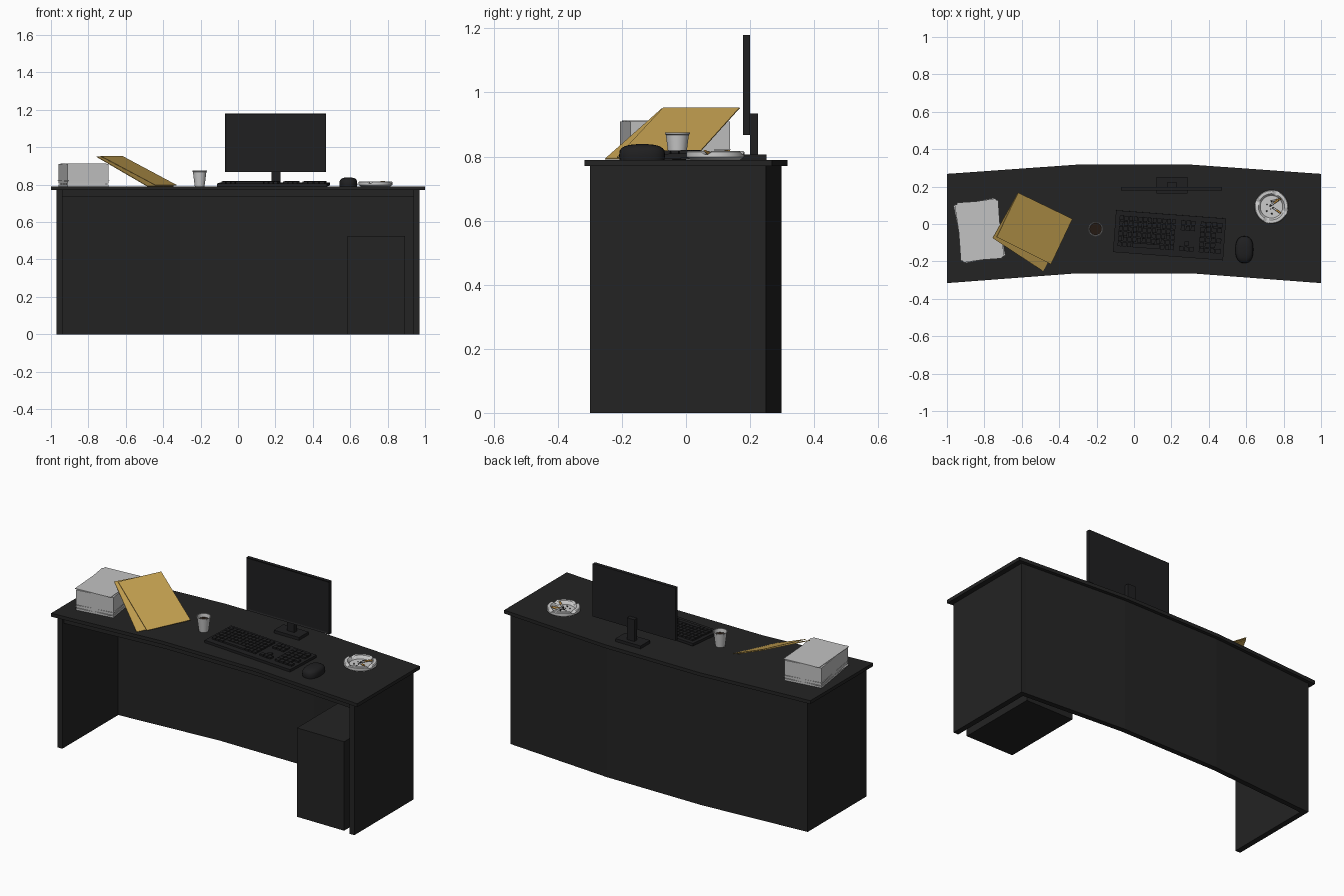
import bpy, bmesh, math, random
from mathutils import Vector, Matrix

if "Cube" in bpy.data.objects:
    bpy.data.objects.remove(bpy.data.objects["Cube"])

random.seed(4)

def mat(name, r, g, b):
    m = bpy.data.materials.new(name)
    m.diffuse_color = (r, g, b, 1)
    m.use_nodes = True
    m.node_tree.nodes["Principled BSDF"].inputs["Base Color"].default_value = m.diffuse_color
    return m

DARK = mat("desk black", 0.017, 0.017, 0.017)
TECH = mat("device black", 0.014, 0.014, 0.015)
PAPER = mat("paper grey white", 0.54, 0.54, 0.54)
MANILA = mat("manila", 0.58, 0.37, 0.085)
CERAMIC = mat("ceramic white", 0.60, 0.60, 0.60)
COFFEE = mat("coffee", 0.018, 0.010, 0.006)
FILTER = mat("filter orange", 0.58, 0.30, 0.06)
ASH = mat("ash", 0.03, 0.03, 0.03)

def finish(name, bm, m, smooth=False):
    bmesh.ops.recalc_face_normals(bm, faces=bm.faces)
    me = bpy.data.meshes.new(name)
    bm.to_mesh(me)
    bm.free()
    me.materials.append(m)
    ob = bpy.data.objects.new(name, me)
    bpy.context.collection.objects.link(ob)
    if smooth:
        bpy.ops.object.select_all(action='DESELECT')
        ob.select_set(True)
        bpy.context.view_layer.objects.active = ob
        bpy.ops.object.shade_smooth_by_angle(angle=math.radians(40))
    return ob

def add_box(bm, x0, x1, y0, y1, z0, z1, M=Matrix()):
    loc = Matrix.Translation(((x0 + x1) / 2, (y0 + y1) / 2, (z0 + z1) / 2))
    bmesh.ops.create_cube(bm, size=1, matrix=M @ loc @ Matrix.Diagonal((x1 - x0, y1 - y0, z1 - z0, 1)))

def box(name, dims, m, M=Matrix()):
    bm = bmesh.new()
    add_box(bm, *dims, M)
    return finish(name, bm, m)

def prism(name, pts, z0, z1, m):
    bm = bmesh.new()
    f = bm.faces.new([bm.verts.new((x, y, z0)) for x, y in pts])
    r = bmesh.ops.extrude_face_region(bm, geom=[f])
    for v in r['geom']:
        if isinstance(v, bmesh.types.BMVert):
            v.co.z = z1
    return finish(name, bm, m)

def bent(name, x, yf_end, yf_mid, yb_end, yb_mid, z0, z1, m):
    """Strip bent at x = +-0.31, like the desk top."""
    k = 0.31
    prism(name, [(-x, yf_end), (-k, yf_mid), (k, yf_mid), (x, yf_end),
                 (x, yb_end), (k, yb_mid), (-k, yb_mid), (-x, yb_end)], z0, z1, m)

def lathe(name, prof, c, m, seg=32, smooth=True):
    bm = bmesh.new()
    vs = [bm.verts.new((r, 0, z)) for r, z in prof]
    es = [bm.edges.new((a, b)) for a, b in zip(vs, vs[1:])]
    bmesh.ops.spin(bm, geom=vs + es, cent=(0, 0, 0), axis=(0, 0, 1), angle=math.tau, steps=seg)
    bmesh.ops.remove_doubles(bm, verts=bm.verts, dist=1e-5)
    bmesh.ops.translate(bm, verts=bm.verts, vec=c)
    return finish(name, bm, m, smooth)

def turned(x, y, z, deg):
    return Matrix.Translation((x, y, z)) @ Matrix.Rotation(math.radians(deg), 4, 'Z')

TOP = 0.79

# desk
bent("desk_top", 1.0, -0.316, -0.264, 0.268, 0.317, 0.77, TOP, DARK)
bent("back_panel", 0.94, 0.222, 0.268, 0.252, 0.298, 0, 0.77, DARK)
bent("front_apron", 0.94, -0.285, -0.238, -0.255, -0.208, 0.735, 0.77, DARK)
for s, n in ((-1, "left_panel"), (1, "right_panel")):
    prism(n, [(s * 0.938, -0.30), (s * 0.97, -0.30), (s * 0.97, 0.25), (s * 0.938, 0.252)], 0, 0.77, DARK)
box("pedestal", (0.585, 0.893, -0.285, 0.20, 0, 0.525), DARK)

# monitor with inset screen
bm = bmesh.new()
add_box(bm, -0.07, 0.47, 0.178, 0.199, 0.868, 1.18)
bm.faces.ensure_lookup_table()
front = min(bm.faces, key=lambda f: f.calc_center_median().y)
bmesh.ops.inset_region(bm, faces=[front], thickness=0.012, depth=0)
bmesh.ops.translate(bm, verts=front.verts, vec=(0, 0.004, 0))
finish("monitor", bm, TECH)
box("monitor_post", (0.18, 0.228, 0.199, 0.225, 0.80, 0.935), TECH)
box("monitor_base", (0.12, 0.285, 0.163, 0.252, TOP, 0.807), TECH)

# keyboard: wedge body and key grids
KB = turned(0.19, -0.06, TOP, -4.3) @ Matrix.Rotation(math.radians(1.5), 4, 'X')
box("keyboard", (-0.295, 0.295, -0.112, 0.112, 0.003, 0.018), TECH, KB)
box("keyboard_foot", (-0.28, 0.28, -0.10, 0.10, -0.001, 0.004), TECH, KB)
bm = bmesh.new()

def keys(x0, x1, y0, y1, nx, ny, skip=()):
    px, py = (x1 - x0) / nx, (y1 - y0) / ny
    for i in range(nx):
        for j in range(ny):
            if (i, j) not in skip:
                x, y = x0 + i * px, y0 + j * py
                add_box(bm, x + 0.002, x + px - 0.002, y + 0.002, y + py - 0.002, 0.017, 0.028, KB)

space = [(i, 0) for i in range(3, 9)]
keys(-0.275, 0.03, -0.08, 0.088, 12, 6, space)
add_box(bm, -0.197, -0.048, -0.078, -0.054, 0.017, 0.028, KB)
keys(0.055, 0.135, 0.03, 0.088, 3, 2)
keys(0.055, 0.135, -0.08, -0.024, 3, 2, [(0, 1), (2, 1)])
keys(0.16, 0.28, -0.08, 0.088, 4, 6, [(3, 1), (3, 3)])
finish("keys", bm, TECH)

# mouse: flattened rounded block
bm = bmesh.new()
bmesh.ops.create_uvsphere(bm, u_segments=24, v_segments=12, radius=1)
for v in bm.verts:
    x, y, z = v.co
    sq = lambda t, p: math.copysign(abs(t) ** p, t)
    v.co = (0.59 + sq(x, 0.8) * 0.048, -0.137 + sq(y, 0.8) * 0.072,
            TOP + (0.0 if z < -0.01 else 0.012 + 0.037 * sq(z, 0.6)))
finish("mouse", bm, TECH, True)

# cup and coffee
lathe("cup", [(0, 0), (0.026, 0), (0.036, 0.078), (0.039, 0.080), (0.039, 0.085),
              (0.035, 0.085), (0.033, 0.07), (0.024, 0.006), (0, 0.006)], (-0.205, -0.027, TOP), CERAMIC)
lathe("coffee", [(0, 0.062), (0.0325, 0.062), (0.0325, 0.064), (0, 0.064)], (-0.205, -0.027, TOP), COFFEE)

# ashtray: ring with four rest notches, floor, butts and ash
AX, AY = 0.735, 0.092
tray = lathe("ashtray", [(0, 0), (0.078, 0), (0.09, 0.008), (0.09, 0.024), (0.086, 0.028), (0.070, 0.028),
                         (0.066, 0.024), (0.060, 0.010), (0, 0.010)], (AX, AY, TOP), CERAMIC, 48)
for v in tray.data.vertices:
    a = math.degrees(math.atan2(v.co.y - AY, v.co.x - AX)) + 20
    if v.co.z > TOP + 0.02 and abs((a + 45) % 90 - 45) < 6:
        v.co.z = TOP + 0.017

def stub(name, r, p, q, m):
    p, q = Vector(p), Vector(q)
    d = q - p
    bm = bmesh.new()
    M = Matrix.Translation((p + q) / 2) @ d.to_track_quat('Z', 'Y').to_matrix().to_4x4()
    bmesh.ops.create_cone(bm, cap_ends=True, segments=10, radius1=r, radius2=r, depth=d.length, matrix=M)
    finish(name, bm, m, True)

for i, (x, y, ang) in enumerate([(0.0, 0.01, 35), (0.012, -0.008, -35), (0.005, 0.03, 15)]):
    c, s = math.cos(math.radians(ang)), math.sin(math.radians(ang))
    pt = lambda t: (AX + x + c * t, AY + y + s * t, TOP + 0.016 + t * 0.22)
    stub(f"butt_ash_{i}", 0.0048, pt(-0.008), pt(0), ASH)
    stub(f"butt_paper_{i}", 0.005, pt(0), pt(0.018), CERAMIC)
    stub(f"butt_filter_{i}", 0.005, pt(0.018), pt(0.045), FILTER)
bm = bmesh.new()
for i in range(8):
    a, r = random.uniform(2, 5), random.uniform(0.005, 0.045)
    bmesh.ops.create_icosphere(bm, subdivisions=1, radius=random.uniform(0.002, 0.005),
                               matrix=Matrix.Translation((AX + r * math.cos(a), AY + r * math.sin(a), TOP + 0.011)))
finish("ash_flakes", bm, ASH)

# paper stack: main block and a few twisted sheets
bm = bmesh.new()
for z0, z1, deg in ((0, 0.012, 8.5), (0.012, 0.015, 4), (0.015, 0.03, 8.5), (0.03, 0.032, 11),
                    (0.032, 0.119, 8.5), (0.119, 0.122, 4)):
    add_box(bm, -0.111, 0.111, -0.157, 0.157, z0, z1, turned(-0.826, -0.035, TOP, deg))
finish("paper_stack", bm, PAPER)

# folder: two leaves leaning on the stack
def leaf(name, pts):
    bm = bmesh.new()
    f = bm.faces.new([bm.verts.new(p) for p in pts])
    bm.normal_update()
    n = f.normal * 0.003
    r = bmesh.ops.extrude_face_region(bm, geom=[f])
    bmesh.ops.translate(bm, vec=n, verts=[g for g in r['geom'] if isinstance(g, bmesh.types.BMVert)])
    finish(name, bm, MANILA)

leaf("folder_front", [(-0.735, -0.07, 0.951), (-0.445, -0.215, 0.796), (-0.33, 0.028, 0.796), (-0.62, 0.168, 0.951)])
leaf("folder_back", [(-0.757, -0.075, 0.948), (-0.487, -0.252, 0.791), (-0.345, 0.01, 0.791), (-0.625, 0.16, 0.946)])
